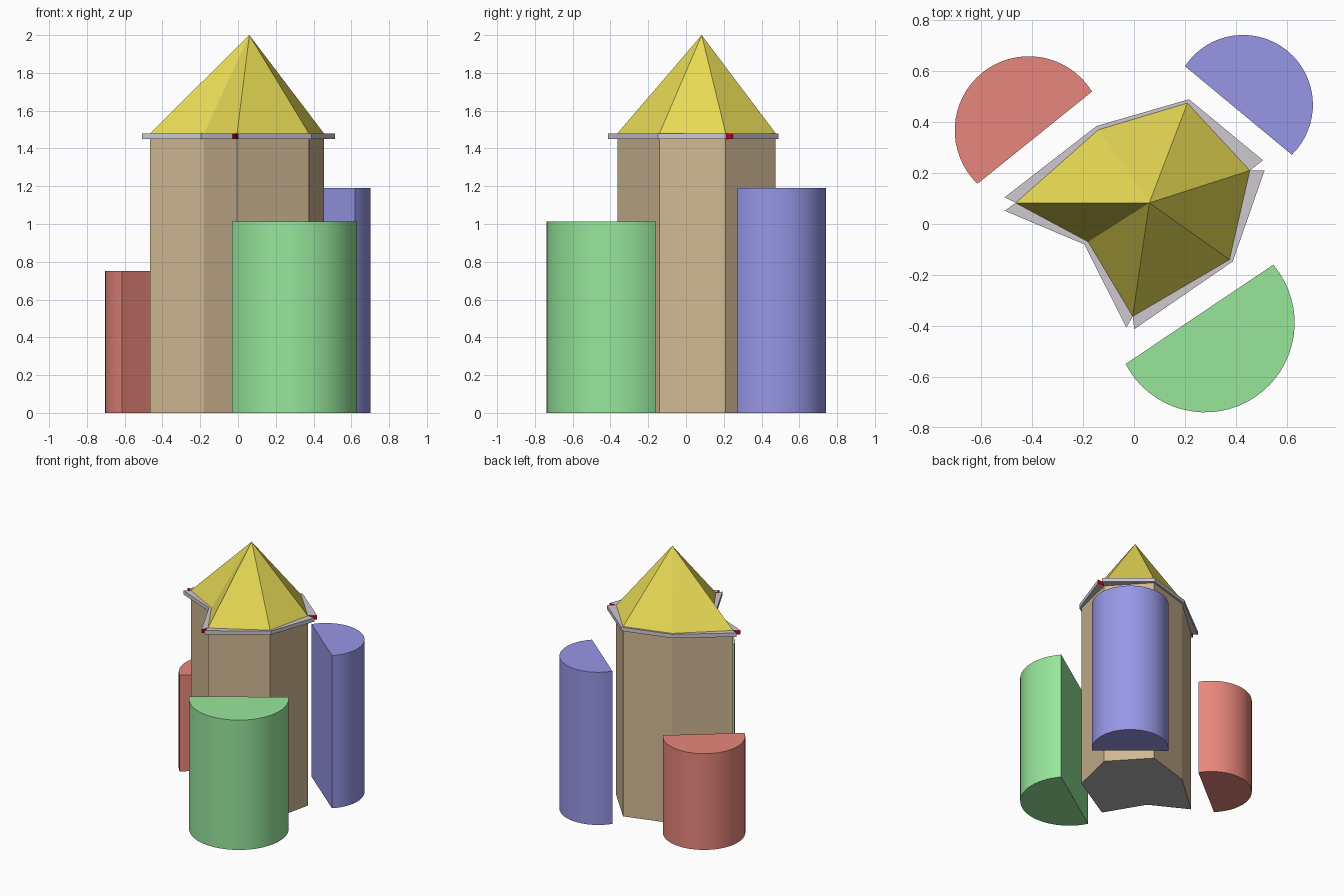
import bpy, bmesh, math
from mathutils import Vector

if "Cube" in bpy.data.objects:
    bpy.data.objects.remove(bpy.data.objects["Cube"])


def material(name, *rgb):
    m = bpy.data.materials.new(name)
    m.diffuse_color = (*rgb, 1)
    m.use_nodes = True
    m.node_tree.nodes["Principled BSDF"].inputs["Base Color"].default_value = m.diffuse_color
    return m


TAN = material("tan", .63, .48, .29)
YELLOW = material("yellow", .80, .70, .09)
GREY = material("grey", .62, .58, .62)
FLOOR = material("floor_grey", .45, .45, .46)
CAP_RED = material("cap_red", .60, .0, .02)
RED = material("red", .80, .24, .20)
GREEN = material("green", .31, .80, .33)
BLUE = material("blue", .31, .31, .80)


def finish(name, bm, mats, smooth=False):
    bmesh.ops.recalc_face_normals(bm, faces=bm.faces)
    mesh = bpy.data.meshes.new(name)
    bm.to_mesh(mesh)
    bm.free()
    for m in mats:
        mesh.materials.append(m)
    if smooth:
        mesh.shade_smooth()
        mesh.set_sharp_from_angle(angle=math.radians(30))
    obj = bpy.data.objects.new(name, mesh)
    bpy.context.collection.objects.link(obj)
    return obj


def prism(name, pts, z1, mats, floor_slot=0, smooth=False):
    bm = bmesh.new()
    lo = [bm.verts.new((x, y, 0)) for x, y in pts]
    hi = [bm.verts.new((x, y, z1)) for x, y in pts]
    for i in range(len(pts)):
        j = (i + 1) % len(pts)
        bm.faces.new((lo[i], lo[j], hi[j], hi[i]))
    bm.faces.new(hi)
    bm.faces.new(lo).material_index = floor_slot
    return finish(name, bm, mats, smooth)


def round_block(name, a, b, bulge, height, mat, n=32):
    """Circle cut by chord a-b, the arc lying to the right of a->b."""
    a, b = Vector(a), Vector(b)
    mid, half = (a + b) / 2, (b - a) / 2
    u = half.normalized()
    normal = Vector((u.y, -u.x))
    centre = mid + normal * bulge
    r = math.hypot(half.length, bulge)
    start = -math.asin(bulge / r)
    pts = []
    for i in range(n + 1):
        t = start + (math.pi - 2 * start) * i / n
        pts.append(centre + u * r * math.cos(t) + normal * r * math.sin(t))
    return prism(name, pts, height, [mat], smooth=True)


def cornice(name, inner, outer, z0=1.45, z1=1.48):
    bm = bmesh.new()
    rings = [[bm.verts.new((*p, z)) for p, z in
              ((i, z0), (o, z0), (o, z1), (i, z1))]
             for i, o in zip(inner, outer)]
    for r, s in zip(rings, rings[1:]):
        for k in range(4):
            m = (k + 1) % 4
            bm.faces.new((r[k], r[m], s[m], s[k]))
    for r in (rings[0], rings[-1]):
        bm.faces.new(r).material_index = 1
    return finish(name, bm, [GREY, CAP_RED])


# seven-sided tower plan
P = [(-.465, .083), (-.14, .37), (.21, .475), (.455, .21),
     (.375, -.14), (-.005, -.363), (-.18, -.07)]
prism("tower", P, 1.48, [TAN, FLOOR], floor_slot=1)

# pointed roof
bm = bmesh.new()
base = [bm.verts.new((x, y, 1.48)) for x, y in P]
tip = bm.verts.new((.06, .083, 2))
for i in range(7):
    bm.faces.new((base[i], base[(i + 1) % 7], tip))
bm.faces.new(base)
finish("roof", bm, [YELLOW])

# eaves trim in three runs, open at the sharp corners
cornice("back_trim", P[0:4],
        [(-.508, .105), (-.147, .385), (.216, .49), (.507, .25)])
cornice("right_trim", P[3:6], [(.513, .211), (.388, -.147), (.001, -.413)])
cornice("left_trim", [P[5], P[6], P[0]],
        [(-.03, -.407), (-.195, -.08), (-.508, .052)])

# half-round blocks around the tower
round_block("red_block", (-.165, .52), (-.615, .158), .037, .75, RED)
round_block("blue_block", (.62, .272), (.2, .62), .029, 1.19, BLUE)
round_block("green_block", (-.033, -.55), (.547, -.16), .04, 1.012, GREEN)
